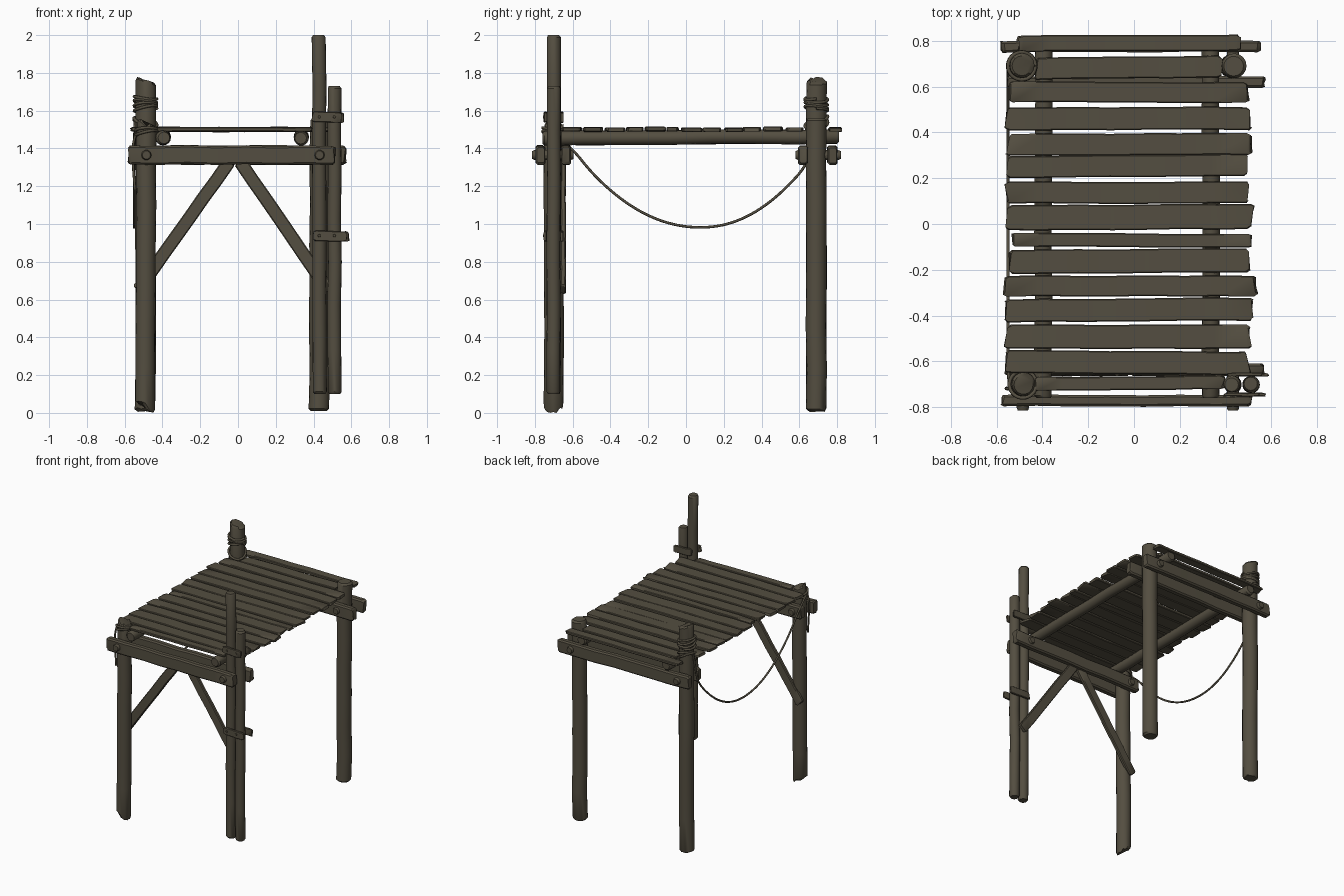
import bpy, math, random
from mathutils import Vector

random.seed(4)
if "Cube" in bpy.data.objects:
    bpy.data.objects.remove(bpy.data.objects["Cube"])

wood = bpy.data.materials.new("weathered wood")
wood.use_nodes = True
colour = (0.088, 0.076, 0.052, 1)
wood.diffuse_color = colour
wood.node_tree.nodes["Principled BSDF"].inputs["Base Color"].default_value = colour


def loft(name, start, end, section, up=(0, 0, 1), rings=7, wobble=0.003, chamfer=0.012, slant=(0, 0), ragged=0.0):
    """Sweep a cross-section from start to end, with rounded, slanted or ragged ends."""
    start, end = Vector(start), Vector(end)
    axis = (end - start).normalized()
    side = axis.cross(Vector(up)).normalized()
    top = side.cross(axis)
    length, n = (end - start).length, len(section)
    stops = [0, chamfer] + [length * i / rings for i in range(1, rings)] + [length - chamfer, length]
    verts = []
    for k, d in enumerate(stops):
        shrink = 0.8 if k in (0, len(stops) - 1) else 1
        du, dv = (random.uniform(-wobble, wobble) for _ in "uv")
        tilt = slant[0] if k < 2 else slant[1] if k > len(stops) - 3 else 0
        tear = [random.uniform(-ragged, ragged) if tilt or k < 2 or k > len(stops) - 3 else 0 for _ in section]
        for (u, v), t in zip(section, tear):
            verts.append(start + axis * (d + u * tilt + t) + side * (u * shrink + du) + top * (v * shrink + dv))
    faces = [(k * n + i, k * n + (i + 1) % n, (k + 1) * n + (i + 1) % n, (k + 1) * n + i)
             for k in range(len(stops) - 1) for i in range(n)]
    faces += [tuple(reversed(range(n))), tuple(range(len(verts) - n, len(verts)))]
    mesh = bpy.data.meshes.new(name)
    mesh.from_pydata(verts, [], faces)
    mesh.materials.append(wood)
    for p in mesh.polygons:
        p.use_smooth = True
    mesh.set_sharp_from_angle(angle=math.radians(35))
    obj = bpy.data.objects.new(name, mesh)
    bpy.context.collection.objects.link(obj)
    return obj


def log(name, start, end, r, sides=16, **kw):
    ring = [2 * math.pi * i / sides for i in range(sides)]
    return loft(name, start, end, [(r * math.cos(a), r * math.sin(a)) for a in ring], **kw)


def board(name, start, end, width, thick, **kw):
    w, t = width / 2, thick / 2
    c = min(w, t) * 0.4
    section = [(w, c - t), (w, t - c), (w - c, t), (c - w, t), (-w, t - c), (-w, c - t), (c - w, -t), (w - c, -t)]
    return loft(name, start, end, section, **kw)


def rope(name, points, r):
    curve = bpy.data.curves.new(name, "CURVE")
    curve.dimensions = "3D"
    curve.bevel_depth, curve.bevel_resolution, curve.resolution_u = r, 2, 4
    curve.use_fill_caps = True
    s = curve.splines.new("NURBS")
    s.points.add(len(points) - 1)
    for p, co in zip(s.points, points):
        p.co = (*co, 1)
    s.use_endpoint_u, s.order_u = True, 3
    curve.materials.append(wood)
    bpy.context.collection.objects.link(bpy.data.objects.new(name, curve))


def coil(name, x, y, z, r, turns, rise, tilt):
    steps = [2 * math.pi * i / 16 for i in range(int(16 * turns) + 1)]
    rope(name, [(x + r * math.cos(a), y + r * math.sin(a),
                 z + rise * a / (2 * math.pi) + tilt * math.cos(a + a * 0.15)) for a in steps], 0.008)


# Upright posts
Y = (0, 1, 0)
log("front_right_post", (-0.49, -0.7, 0.03), (-0.485, -0.7, 1.53), 0.052, up=Y, slant=(0.5, 0.4), ragged=0.012)
log("back_right_post", (-0.49, 0.69, 0.01), (-0.49, 0.69, 1.76), 0.054, up=Y, slant=(0, 0.3), ragged=0.006)
log("back_left_post", (0.43, 0.69, 0.01), (0.435, 0.69, 1.56), 0.054, up=Y)
log("front_left_tall_post", (0.435, -0.7, 0.1), (0.428, -0.7, 2.0), 0.037, up=Y)
log("front_left_short_post", (0.51, -0.7, 0.1), (0.512, -0.7, 1.73), 0.036, up=Y)

# Paired cross beams clamping the posts, with bolts through them
for name, y, x0, x1 in (("front_outer_beam", -0.77, -0.58, 0.51), ("front_inner_beam", -0.635, -0.56, 0.565),
                        ("back_outer_beam", 0.775, -0.58, 0.55), ("back_inner_beam", 0.62, -0.55, 0.57)):
    board(name, (x0, y, 1.365), (x1, y, 1.365), 0.05, 0.1, ragged=0.006)
for end, y0, y1 in (("front", -0.815, -0.595), ("back", 0.58, 0.82)):
    for x in (-0.485, 0.432):
        log(end + "_bolt", (x, y0, 1.365), (x, y1, 1.365), 0.027, sides=10, rings=2, wobble=0)

# Lengthwise round joists
for x in (-0.395, 0.335):
    log("joist", (x, -0.76, 1.455), (x, 0.81, 1.463), 0.038)

# Deck planks: near edge, far edge, right end, left end
planks = [(0.755, 0.825, -0.5, 0.46), (0.635, 0.73, -0.43, 0.38), (0.53, 0.62, -0.545, 0.495),
          (0.41, 0.51, -0.555, 0.505), (0.30, 0.395, -0.55, 0.51), (0.205, 0.3, -0.55, 0.49),
          (0.09, 0.185, -0.555, 0.5), (-0.025, 0.085, -0.55, 0.515), (-0.1, -0.04, -0.53, 0.51),
          (-0.215, -0.11, -0.54, 0.5), (-0.315, -0.225, -0.565, 0.53), (-0.425, -0.325, -0.56, 0.515),
          (-0.545, -0.44, -0.555, 0.505), (-0.655, -0.555, -0.56, 0.5), (-0.725, -0.665, -0.43, 0.39)]
for y0, y1, x0, x1 in planks:
    y, skew = (y0 + y1) / 2, random.uniform(-0.005, 0.005)
    z = 1.5 + random.uniform(-0.003, 0.003)
    board("deck_plank", (x0, y - skew, z), (x1, y + skew, z), y1 - y0, 0.022,
          wobble=0.002, ragged=0.008, slant=(random.uniform(-0.15, 0.15), random.uniform(-0.15, 0.15)))

# Diagonal braces under the front
for name, top_x, low_x in (("right_brace", -0.045, -0.53), ("left_brace", 0.01, 0.48)):
    board(name, (low_x, -0.65, 0.65), (top_x, -0.65, 1.33), 0.07, 0.028, up=Y, wobble=0.002, ragged=0.008)

# Clamp plates joining the doubled post, with nails
for z, x0, x1 in ((1.567, 0.395, 0.545), (0.938, 0.4, 0.572)):
    for y, shift in ((-0.745, 0), (-0.657, 0.015)):
        board("clamp_plate", (x0 + shift, y, z), (x1 + shift, y, z - 0.004), 0.016, 0.055, rings=3, wobble=0.002,
              ragged=0.006)
    for x in (0.43, 0.51):
        log("clamp_nail", (x, -0.758, z), (x, -0.74, z), 0.008, sides=8, rings=2, wobble=0, chamfer=0.003)

# Rope bindings and the sagging rope
coil("back_rope_coil", -0.49, 0.69, 1.6, 0.061, 4, 0.018, 0.012)
coil("back_lower_loop", -0.49, 0.69, 1.53, 0.062, 1.5, 0.01, -0.03)
coil("front_rope_loop", -0.485, -0.7, 1.47, 0.06, 2, 0.016, 0.012)
sag = [(-0.545, -0.7, 1.48), (-0.55, -0.61, 1.41)]
for i in range(1, 12):
    y = -0.61 + 1.24 * i / 12
    t = (y - 0.08) / (0.69 if y < 0.08 else 0.55)
    sag.append((-0.55, y, 0.98 + (0.42 if y < 0.08 else 0.32) * abs(t) ** 2.1))
sag += [(-0.55, 0.64, 1.31), (-0.55, 0.67, 1.43), (-0.545, 0.69, 1.55)]
rope("sagging_rope", sag, 0.007)
rope("rope_tail", [(-0.54, -0.72, 1.48), (-0.56, -0.72, 1.42), (-0.555, -0.715, 1.3), (-0.545, -0.72, 1.18)], 0.007)
